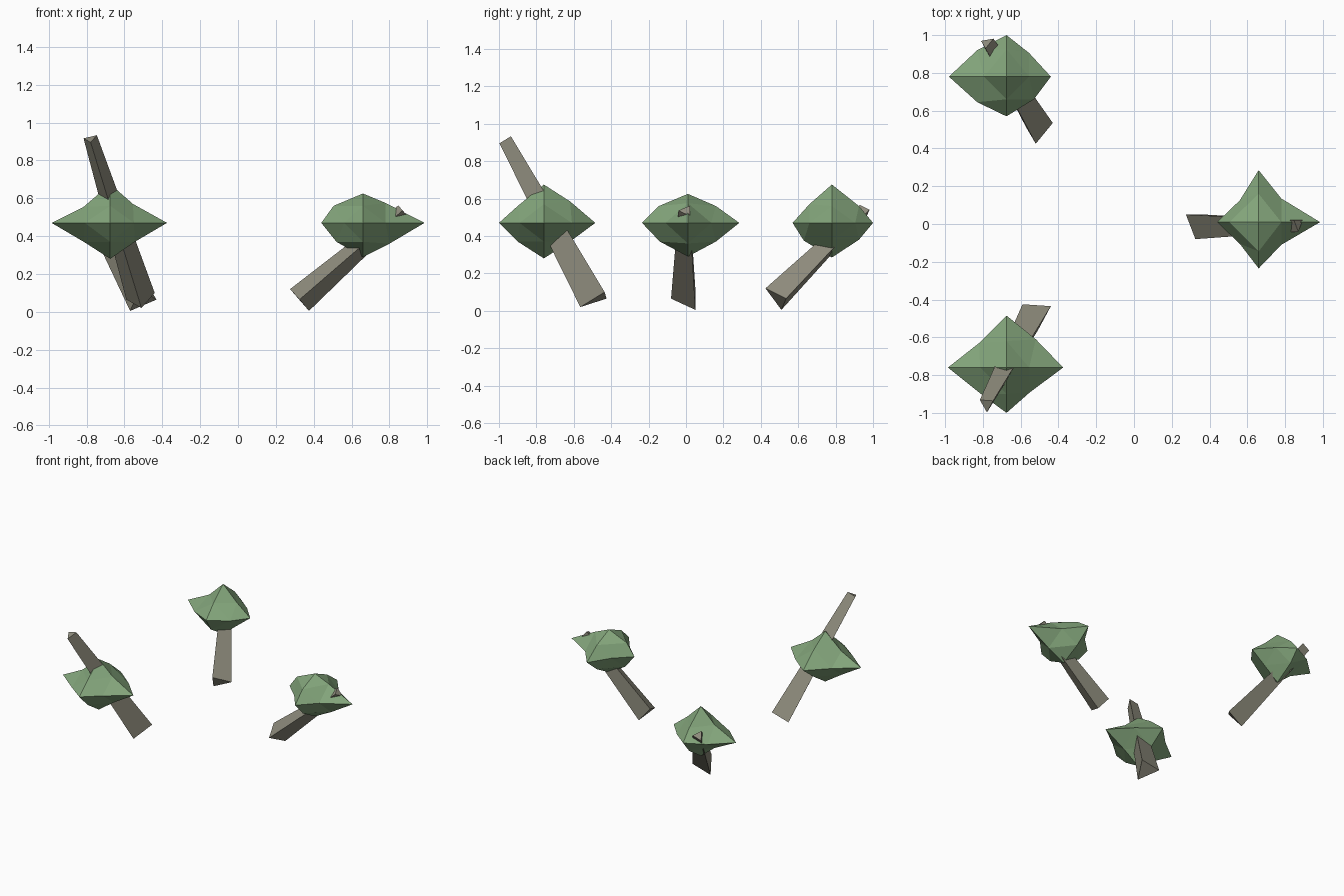
import bpy, bmesh
from mathutils import Vector

if "Cube" in bpy.data.objects:
    bpy.data.objects.remove(bpy.data.objects["Cube"])


def material(name, rgb):
    m = bpy.data.materials.new(name)
    m.diffuse_color = (*rgb, 1)
    m.use_nodes = True
    m.node_tree.nodes["Principled BSDF"].inputs["Base Color"].default_value = m.diffuse_color
    return m


LEAF = material("leaf green", (0.23, 0.38, 0.2))
BARK = material("bark", (0.28, 0.27, 0.21))


def mesh_object(name, verts, faces, mat):
    bm = bmesh.new()
    vs = [bm.verts.new(v) for v in verts]
    for f in faces:
        bm.faces.new([vs[i] for i in f])
    bmesh.ops.remove_doubles(bm, verts=bm.verts, dist=1e-5)
    bmesh.ops.recalc_face_normals(bm, faces=bm.faces)
    me = bpy.data.meshes.new(name)
    bm.to_mesh(me)
    bm.free()
    me.materials.append(mat)
    ob = bpy.data.objects.new(name, me)
    bpy.context.collection.objects.link(ob)


def trunk(name, base, tip, taper=0.47):
    """Tapered three-sided trunk: base triangle shrunk to the tip."""
    b = [Vector(p) for p in base]
    c = sum(b, Vector()) / 3
    t = [Vector(tip) + (p - c) * taper for p in b]
    faces = [(2, 1, 0), (3, 4, 5)] + [(i, (i + 1) % 3, 3 + (i + 1) % 3, 3 + i) for i in range(3)]
    mesh_object(name, b + t, faces, BARK)


QUAD = {(1, 1): 0, (-1, 1): 1, (-1, -1): 2, (1, -1): 3}


def foliage(name, centre, reach, xy, xz, yz):
    """Once-divided octahedron: six spikes plus edge points, listed as ++ -+ -- +-."""
    planes = {(0, 1): xy, (0, 2): xz, (1, 2): yz}
    c = Vector(centre)
    verts, faces = [], []
    for sx in (1, -1):
        for sy in (1, -1):
            for sz in (1, -1):
                s = (sx, sy, sz)
                n = len(verts)
                for a in range(3):
                    v = c.copy()
                    v[a] += s[a] * reach[2 * a + (s[a] < 0)]
                    verts.append(v)
                for (a, b), table in planes.items():
                    p, q = table[QUAD[s[a], s[b]]]
                    v = c.copy()
                    v[a] += s[a] * p
                    v[b] += s[b] * q
                    verts.append(v)
                for f in ((0, 3, 4), (3, 1, 5), (4, 5, 2), (3, 5, 4)):
                    faces.append([n + i for i in f])
    mesh_object(name, verts, faces, LEAF)


# Front left tree
trunk("front_trunk", [(-.59, -.425, .065), (-.44, -.435, .1), (-.51, -.565, .02)], (-.78, -.955, .915))
foliage("front_foliage", (-.675, -.76, .47), (.30, .31, .275, .24, .205, .19),
        [(.155, .15), (.145, .13), (.135, .14), (.125, .13)],
        [(.12, .10), (.14, .085), (.14, .10), (.13, .10)],
        [(.14, .115), (.14, .09), (.14, .10), (.14, .10)])

# Back left tree
trunk("back_trunk", [(-.52, .425, .12), (-.43, .535, .065), (-.57, .51, .005)], (-.78, .96, .54))
foliage("back_foliage", (-.675, .78, .47), (.235, .305, .22, .21, .205, .185),
        [(.12, .125), (.155, .14), (.155, .135), (.145, .12)],
        [(.12, .09), (.12, .09), (.12, .09), (.12, .09)],
        [(.145, .09), (.12, .10), (.15, .095), (.145, .09)])

# Right tree
trunk("right_trunk", [(.275, .05, .12), (.325, -.08, .065), (.375, .05, .005)], (.87, 0, .535))
foliage("right_foliage", (.66, .01, .47), (.325, .22, .275, .245, .155, .18),
        [(.12, .125), (.10, .115), (.10, .115), (.12, .12)],
        [(.12, .105), (.155, .09), (.14, .10), (.14, .11)],
        [(.15, .09), (.155, .09), (.15, .10), (.15, .10)])
